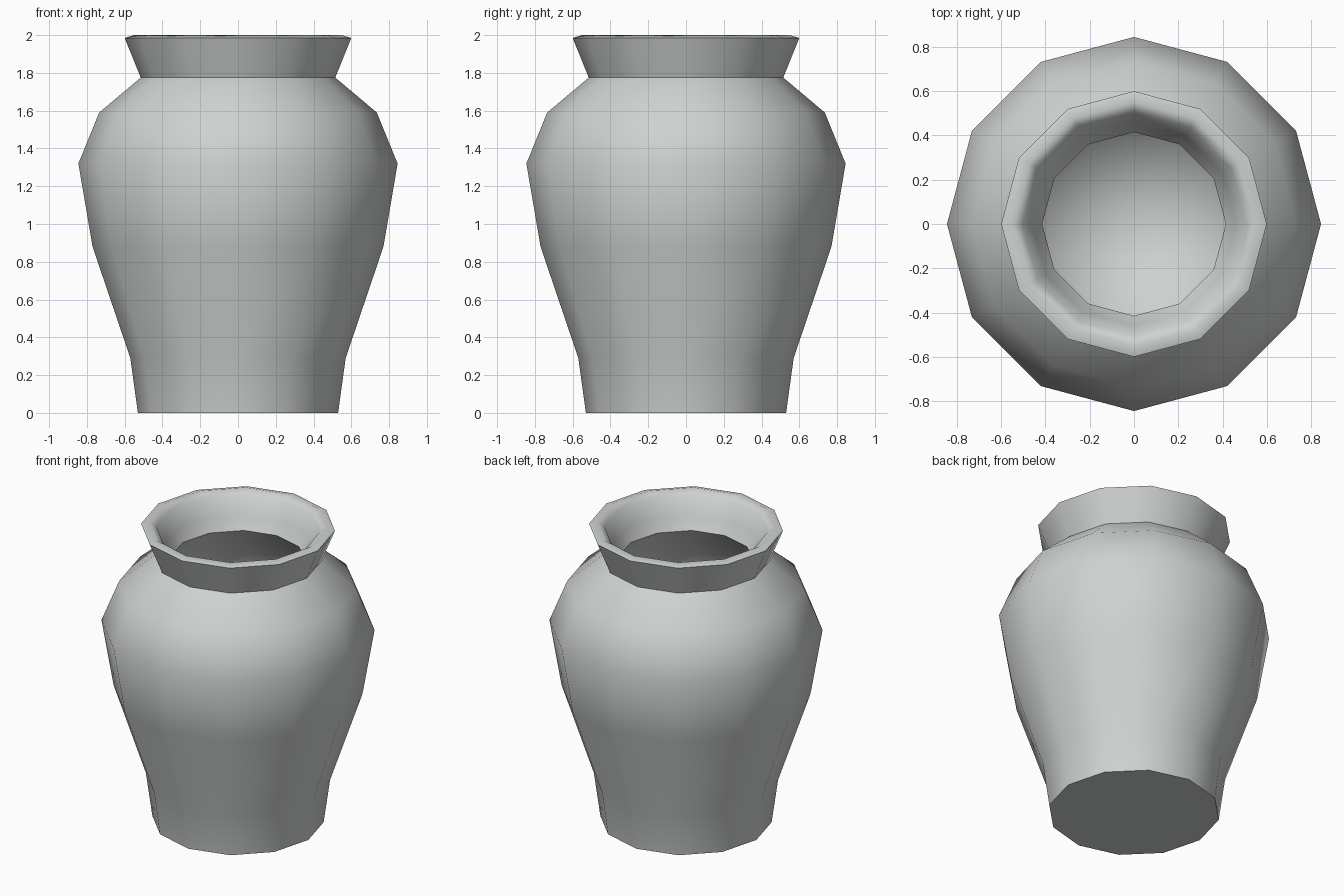
import bpy
import bmesh
from math import cos, sin, tau

cube = bpy.data.objects.get("Cube")
if cube:
    bpy.data.objects.remove(cube, do_unlink=True)

SIDES = 12

# Pale grey clay
clay = bpy.data.materials.new("pale_grey_clay")
clay.use_nodes = True
colour = (0.62, 0.65, 0.63, 1)
clay.diffuse_color = colour
clay.node_tree.nodes["Principled BSDF"].inputs["Base Color"].default_value = colour

# Profile rows: radius, height, crease at this ring
outside = [(0.53, 0, True), (0.57, 0.29, False), (0.77, 0.88, False),
           (0.845, 1.32, False), (0.735, 1.59, False), (0.515, 1.775, True)]
rim = [(0.6, 1.985, True), (0.55, 2.0, False), (0.505, 1.97, False)]
inside = [(0.46, 1.85, False), (0.415, 1.77, True), (0.64, 1.54, False),
          (0.74, 1.31, False), (0.67, 0.9, False), (0.47, 0.31, False),
          (0.43, 0.12, False)]


def lathe(name, profile):
    """Spin the profile into a closed vessel with a flat base and floor."""
    bm = bmesh.new()
    rings = []
    for radius, height, _ in profile:
        rings.append([bm.verts.new((radius * cos(tau * i / SIDES),
                                    radius * sin(tau * i / SIDES), height))
                      for i in range(SIDES)])
    for low, high in zip(rings, rings[1:]):
        for i in range(SIDES):
            j = (i + 1) % SIDES
            bm.faces.new((low[i], low[j], high[j], high[i]))
    # Base and inner floor
    bm.faces.new(rings[0][::-1])
    centre = bm.verts.new((0, 0, profile[-1][1] - 0.02))
    for i in range(SIDES):
        bm.faces.new((rings[-1][i], rings[-1][(i + 1) % SIDES], centre))
    for face in bm.faces:
        face.smooth = True
    # Creased rings stay sharp
    for ring, row in zip(rings, profile):
        if row[2]:
            for i in range(SIDES):
                bm.edges.get((ring[i], ring[(i + 1) % SIDES])).smooth = False
    bmesh.ops.recalc_face_normals(bm, faces=bm.faces)
    mesh = bpy.data.meshes.new(name)
    bm.to_mesh(mesh)
    bm.free()
    mesh.materials.append(clay)
    obj = bpy.data.objects.new(name, mesh)
    bpy.context.collection.objects.link(obj)
    return obj


lathe("clay_jar", outside + rim + inside)
